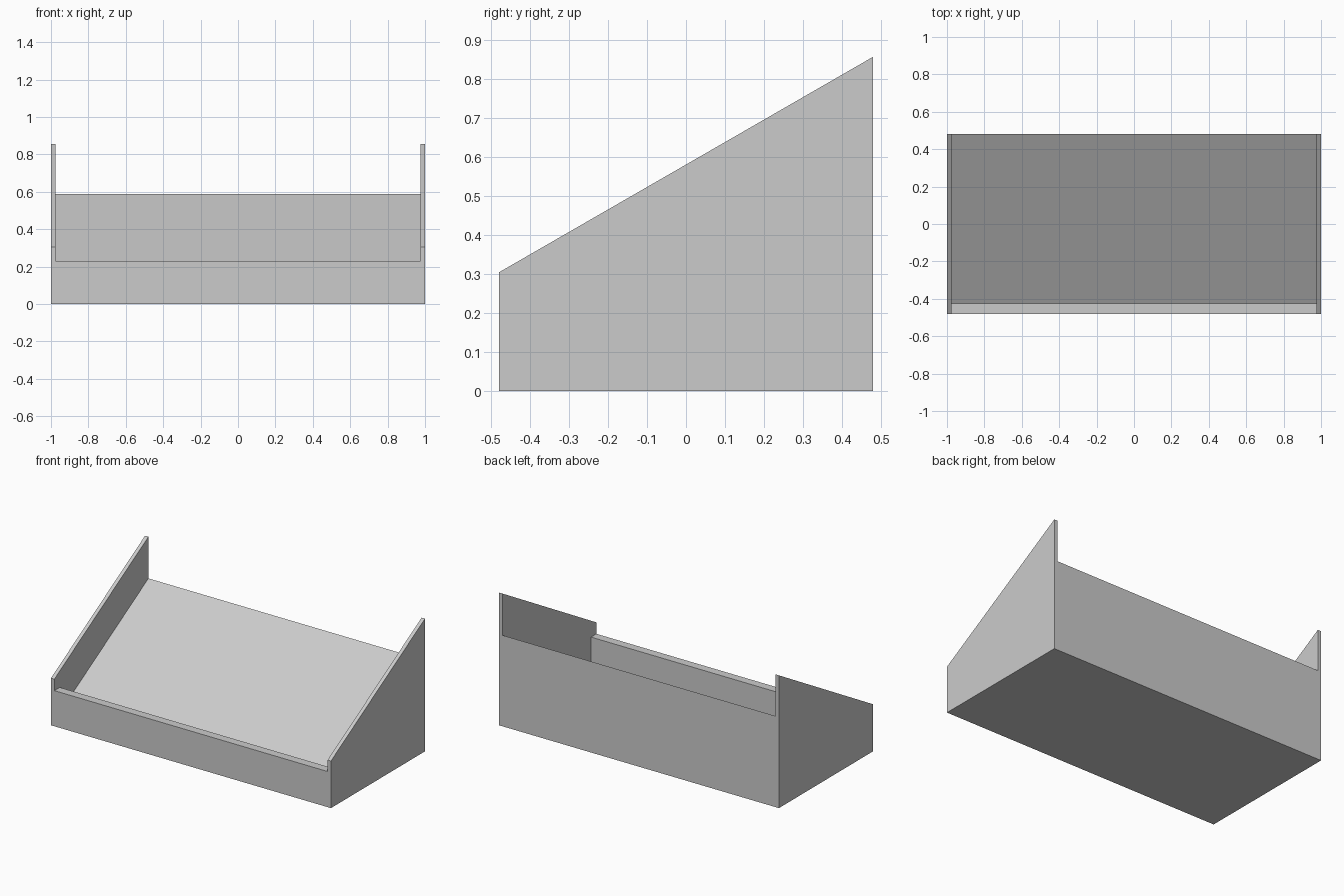
import bpy
import bmesh

cube = bpy.data.objects.get("Cube")
if cube:
    bpy.data.objects.remove(cube, do_unlink=True)

HALF_WIDTH, HALF_DEPTH, PANEL = 1.0, 0.48, 0.024
BACK_TOP, FRONT_TOP = 0.857, 0.304
LIP_TOP, LIP_INNER = 0.23, -0.425
DECK_TOP = 0.588
PITCH = (BACK_TOP - FRONT_TOP) / (2 * HALF_DEPTH)

grey = bpy.data.materials.new("light grey")
grey.use_nodes = True
colour = (0.6, 0.6, 0.6, 1)
grey.diffuse_color = colour
grey.node_tree.nodes["Principled BSDF"].inputs["Base Color"].default_value = colour


def extrude_profile(name, profile, half_width):
    """Extrude a (y, z) side profile across x."""
    bm = bmesh.new()
    face = bm.faces.new([bm.verts.new((-half_width, y, z)) for y, z in profile])
    result = bmesh.ops.extrude_face_region(bm, geom=[face])
    moved = [v for v in result["geom"] if isinstance(v, bmesh.types.BMVert)]
    bmesh.ops.translate(bm, verts=moved, vec=(2 * half_width, 0, 0))
    bmesh.ops.recalc_face_normals(bm, faces=bm.faces)
    mesh = bpy.data.meshes.new(name)
    bm.to_mesh(mesh)
    bm.free()
    mesh.materials.append(grey)
    obj = bpy.data.objects.new(name, mesh)
    bpy.context.collection.objects.link(obj)
    return obj


# Wedge-shaped body with full-height side panels
body = extrude_profile("sloped_tray", [
    (-HALF_DEPTH, 0), (HALF_DEPTH, 0),
    (HALF_DEPTH, BACK_TOP), (-HALF_DEPTH, FRONT_TOP)], HALF_WIDTH)

# Space between the panels, above the sloping deck and the front lip
beyond = HALF_DEPTH + 0.1
deck_front = DECK_TOP - PITCH * (HALF_DEPTH - LIP_INNER)
cutter = extrude_profile("tray_cutter", [
    (-beyond, LIP_TOP), (LIP_INNER, LIP_TOP), (LIP_INNER, deck_front),
    (beyond, DECK_TOP + PITCH * 0.1), (beyond, 1.2), (-beyond, 1.2)],
    HALF_WIDTH - PANEL)
cutter.hide_render = True

# Cut the tray out and discard the helper
cut = body.modifiers.new("tray_cut", "BOOLEAN")
cut.operation = "DIFFERENCE"
cut.solver = "EXACT"
cut.object = cutter
bpy.context.view_layer.objects.active = body
body.select_set(True)
bpy.ops.object.modifier_apply(modifier=cut.name)
bpy.data.objects.remove(cutter, do_unlink=True)
